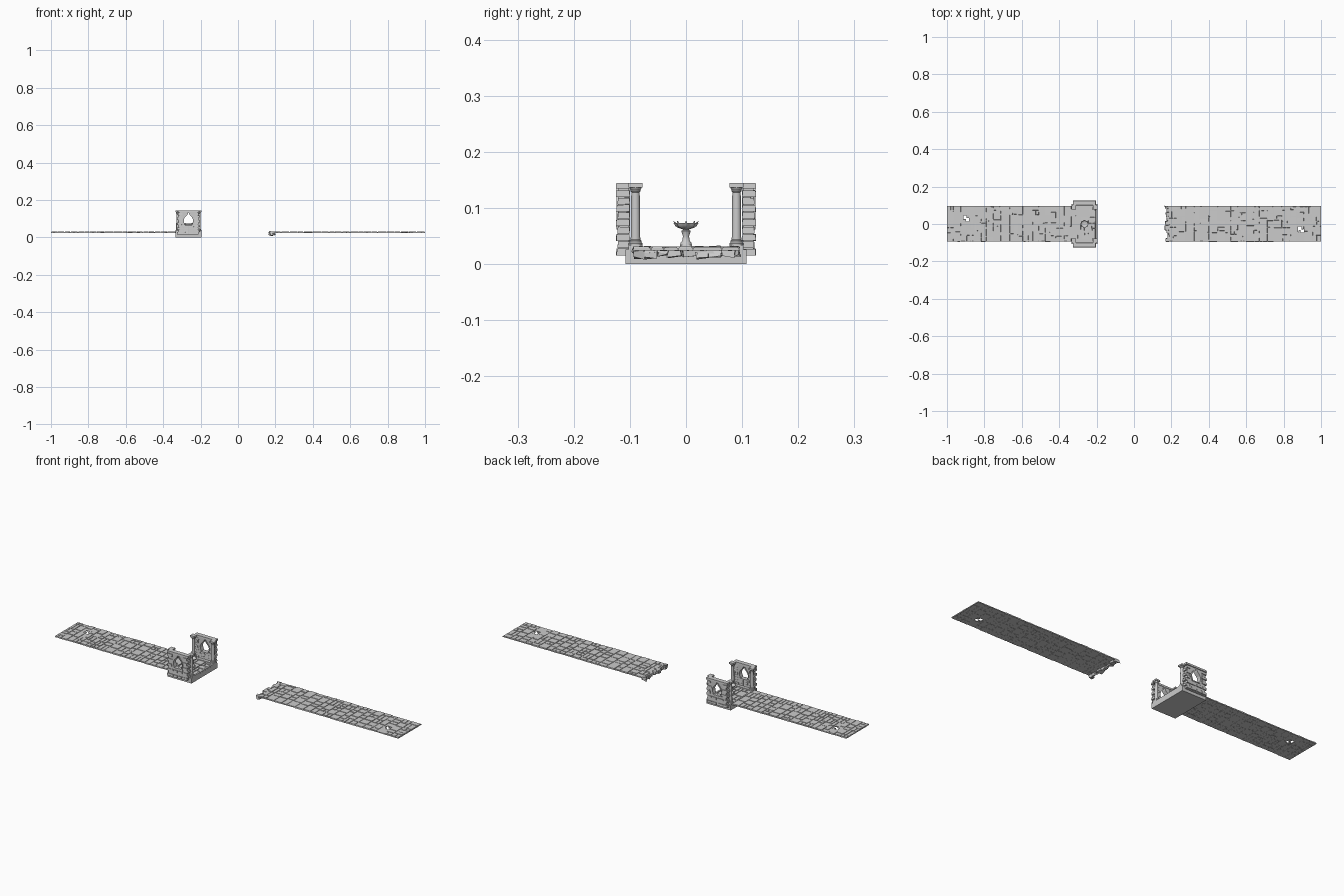
import bpy, bmesh, math, random
from mathutils import Matrix, Vector

if "Cube" in bpy.data.objects:
    bpy.data.objects.remove(bpy.data.objects["Cube"])

random.seed(7)
R = random.uniform
CX = -0.265          # centre of the shrine along x


def finish(bm, name, smooth=False):
    bmesh.ops.recalc_face_normals(bm, faces=bm.faces[:])
    me = bpy.data.meshes.new(name)
    bm.to_mesh(me)
    bm.free()
    ob = bpy.data.objects.new(name, me)
    bpy.context.collection.objects.link(ob)
    if smooth:
        bpy.ops.object.select_all(action='DESELECT')
        bpy.context.view_layer.objects.active = ob
        ob.select_set(True)
        bpy.ops.object.shade_smooth_by_angle(angle=math.radians(40))
    return ob


def box(bm, x0, x1, y0, y1, z0, z1, inset=0.0, jitter=0.0):
    """Block with its top edge pulled in and its corners optionally shaken."""
    vs = bmesh.ops.create_cube(bm, size=1)['verts']
    for v in vs:
        s = v.co.copy()
        d = inset if s.z > 0 else 0
        v.co = Vector(((x0 + x1) / 2 + s.x * (x1 - x0 - 2 * d),
                       (y0 + y1) / 2 + s.y * (y1 - y0 - 2 * d),
                       z1 if s.z > 0 else z0))
        v.co += Vector((R(-jitter, jitter), R(-jitter, jitter), R(-jitter, jitter)))
    return vs


def lathe(bm, profile, x, y, n=24, flute=0.0, lobes=8):
    rings = []
    for r, z in profile:
        ring = []
        for i in range(n):
            a = 2 * math.pi * i / n
            rr = r * (1 + flute * math.cos(lobes * a))
            ring.append(bm.verts.new((x + rr * math.cos(a), y + rr * math.sin(a), z)))
        rings.append(ring)
    for a, b in zip(rings, rings[1:]):
        for i in range(n):
            bm.faces.new((a[i], a[(i + 1) % n], b[(i + 1) % n], b[i]))
    bm.faces.new(rings[0][::-1])
    bm.faces.new(rings[-1])


def prism(bm, pts, y0, y1):
    """Extrude an x/z outline along y."""
    f = [bm.verts.new((x, y0, z)) for x, z in pts]
    b = [bm.verts.new((x, y1, z)) for x, z in pts]
    n = len(pts)
    bm.faces.new(f)
    bm.faces.new(b[::-1])
    for i in range(n):
        bm.faces.new((f[i], b[i], b[(i + 1) % n], f[(i + 1) % n]))


def paving(bm, x0, x1, y0, y1, z0, z1, hole=None, ragged=0.003, size=(0.024, 0.05)):
    """Irregular stone slabs laid in cross strips, some strips halved."""
    x = x0
    while x < x1 - 0.001:
        w = R(*size)
        if x1 - x - w < size[0] * 0.7:
            w = x1 - x
        y = y0 + R(0, ragged)
        top = y1 - R(0, ragged)
        while y < top - 0.001:
            h = R(0.022, 0.058)
            if top - y - h < 0.016:
                h = top - y
            cuts = [0, R(0.4, 0.6), 1] if w > 0.036 and random.random() < 0.4 else [0, 1]
            for a, b in zip(cuts, cuts[1:]):
                xa, xb = x + a * w, x + b * w
                if hole and xa < hole[1] - 0.006 and xb > hole[0] + 0.006 and y < hole[3] - 0.006 and y + h > hole[2] + 0.006:
                    continue
                box(bm, xa + 0.0012, xb - 0.0012, y + 0.0012, y + h - 0.0012,
                    z0, z1 - R(0, 0.0015), 0.0012, 0.0004)
            y += h
        x += w


def core(bm, x0, x1, y0, y1, z0, z1, hole):
    hx0, hx1, hy0, hy1 = hole
    box(bm, x0, hx0, y0, y1, z0, z1)
    box(bm, hx1, x1, y0, y1, z0, z1)
    box(bm, hx0, hx1, y0, hy0, z0, z1)
    box(bm, hx0, hx1, hy1, y1, z0, z1)
    # broken corners around the hole
    box(bm, hx0, hx0 + 0.013, hy0, hy0 + 0.012, z0, z1, 0, 0.002)
    box(bm, hx1 - 0.012, hx1, hy1 - 0.013, hy1, z0, z1, 0, 0.002)


# Walkways: mortar bed, paving slabs, one missing stone each
for name, x0, x1, hole in (("left_walkway", -1, -0.333, (-0.912, -0.882, 0.014, 0.046)),
                           ("right_walkway", 0.185, 1, (0.878, 0.908, -0.046, -0.014))):
    bm = bmesh.new()
    core(bm, x0, x1, -0.094, 0.095, 0.025, 0.0288, hole)
    paving(bm, x0, x1, -0.097, 0.097, 0.0242, 0.0315, hole)
    finish(bm, name)

# Broken end of the right walkway: jagged slabs and sagging rubble
bm = bmesh.new()
y = -0.095
while y < 0.09:
    w = R(0.012, 0.026)
    e = min(y + w, 0.096)
    tip = R(0.158, 0.18)
    box(bm, tip, 0.188, y, e - 0.001, 0.021, 0.0305, 0.001, 0.0025)
    box(bm, tip + R(-0.002, 0.008), R(0.185, 0.2), y + 0.001, e, R(0.01, 0.016), 0.025, 0.001, 0.003)
    y = e
finish(bm, "broken_end")

# Shrine platform with paved floor and raised border
bm = bmesh.new()
box(bm, CX - 0.07, CX + 0.07, -0.108, 0.108, 0, 0.026)
paving(bm, CX - 0.06, CX + 0.06, -0.082, 0.082, 0.02, 0.0295, None, 0)
for s in (-1, 1):
    box(bm, CX + s * 0.065 - 0.005, CX + s * 0.065 + 0.005, -0.1, 0.1, 0.024, 0.0315, 0.001)
    box(bm, CX - 0.06, CX + 0.06, s * 0.091 - 0.009, s * 0.091 + 0.009, 0.024, 0.0305, 0.001)
finish(bm, "platform")

# Pointed window outline, drawn as half and mirrored
half = [(0.019, 0.066), (0.0245, 0.083), (0.025, 0.094), (0.021, 0.104), (0.013, 0.113), (0.006, 0.121)]


def arch(grow=0.0):
    h = [(x + grow, 0.096 + (z - 0.096) * (1 + grow * 28)) for x, z in half]
    apex = (0, 0.134 + grow)
    return [(CX + x, z) for x, z in h] + [(CX, apex[1])] + [(CX - x, z) for x, z in h[::-1]]


bm = bmesh.new()
prism(bm, arch(), -0.2, 0.2)
cutter = finish(bm, "window_cutter")
cutter.hide_render = True
cutter.hide_viewport = True

for side, s in (("front", -1), ("back", 1)):
    def ybox(bm, x0, x1, a, b, z0, z1, inset=0, jit=0):
        lo, hi = sorted((s * a, s * b))
        box(bm, x0, x1, lo, hi, z0, z1, inset, jit)

    # Wall core with pointed window
    bm = bmesh.new()
    ybox(bm, CX - 0.05, CX + 0.05, 0.102, 0.1205, 0.015, 0.142)
    wall = finish(bm, side + "_wall")
    m = wall.modifiers.new("window", 'BOOLEAN')
    m.object = cutter
    m.operation = 'DIFFERENCE'
    m.solver = 'EXACT'

    # Stone courses: toothed jambs, full rows under the window, lintel on top
    bm = bmesh.new()
    rows = 9
    hz = 0.117 / rows
    for i in range(rows):
        z = 0.015 + i * hz
        for d in (-1, 1):
            outer = (0.055 if (i + (d > 0)) % 2 else 0.061) + R(-0.001, 0.001)
            inner = 0.002 if z + hz < 0.068 else R(0.029, 0.036)
            mid = (inner + outer) / 2 + R(-0.008, 0.008)
            spans = [(inner, mid), (mid, outer)] if inner < 0.02 or i % 2 else [(inner, outer)]
            for a, b in spans:
                xs = sorted((CX + d * (a + 0.0006), CX + d * (b - 0.0006)))
                ybox(bm, xs[0], xs[1], 0.1, 0.125 - (i % 2) * 0.0025 - R(0, 0.001),
                     z + 0.0006, z + hz - 0.0006, 0.0008, 0.0004)
    ybox(bm, CX - 0.061, CX + 0.061, 0.1, 0.125, 0.135, 0.145, 0.0008)
    finish(bm, side + "_wall_stones")

    # Raised frame around the window
    bm = bmesh.new()
    inn, out = arch(), arch(0.005)
    n = len(inn)
    ya, yb = s * 0.1, s * 0.1235
    loops = [[bm.verts.new((x, yy, z)) for x, z in p]
             for p, yy in ((inn, ya), (out, ya), (out, yb), (inn, yb))]
    for k in range(4):
        A, B = loops[k], loops[(k + 1) % 4]
        for i in range(n):
            j = (i + 1) % n
            bm.faces.new((A[i], A[j], B[j], B[i]))
    finish(bm, side + "_window_frame")

    # Columns at both ends of the wall
    bm = bmesh.new()
    for d in (-1, 1):
        x, yc = CX + d * 0.057, s * 0.09
        lathe(bm, [(0.0125, 0.034), (0.0128, 0.037), (0.0105, 0.039), (0.0108, 0.042),
                   (0.0085, 0.044), (0.008, 0.09), (0.0075, 0.128), (0.0092, 0.13),
                   (0.0085, 0.132), (0.0115, 0.137)], x, yc, 24)
        box(bm, x - 0.0128, x + 0.0128, yc - 0.0128, yc + 0.0128, 0.026, 0.0345, 0.0005)
        box(bm, x - 0.0125, x + 0.0125, yc - 0.0125, yc + 0.0125, 0.1365, 0.145, 0.0005)
    finish(bm, side + "_columns", True)

# Fountain: square foot, turned stem, lobed bowl with petal tips
bm = bmesh.new()
box(bm, CX - 0.0115, CX + 0.0115, -0.0115, 0.0115, 0.028, 0.034, 0.001)
lathe(bm, [(0.0105, 0.034), (0.0095, 0.038), (0.0065, 0.042), (0.0055, 0.05), (0.0075, 0.056),
           (0.0085, 0.059), (0.005, 0.061), (0.0055, 0.063)], CX, 0, 24)
finish(bm, "fountain_stem", True)
bm = bmesh.new()
lathe(bm, [(0.005, 0.062), (0.013, 0.0645), (0.018, 0.068), (0.0205, 0.073), (0.0195, 0.0735),
           (0.016, 0.069), (0.01, 0.0665), (0.003, 0.066)], CX, 0, 48, 0.07)
for i in range(8):
    M = (Matrix.Translation((CX, 0, 0.0745)) @ Matrix.Rotation(i * math.pi / 4, 4, 'Z')
         @ Matrix.Translation((0.0205, 0, 0)) @ Matrix.Rotation(0.6, 4, 'Y'))
    bmesh.ops.create_cone(bm, cap_ends=True, segments=6, radius1=0.002, radius2=0.0005,
                          depth=0.005, matrix=M)
finish(bm, "fountain_bowl", True)
